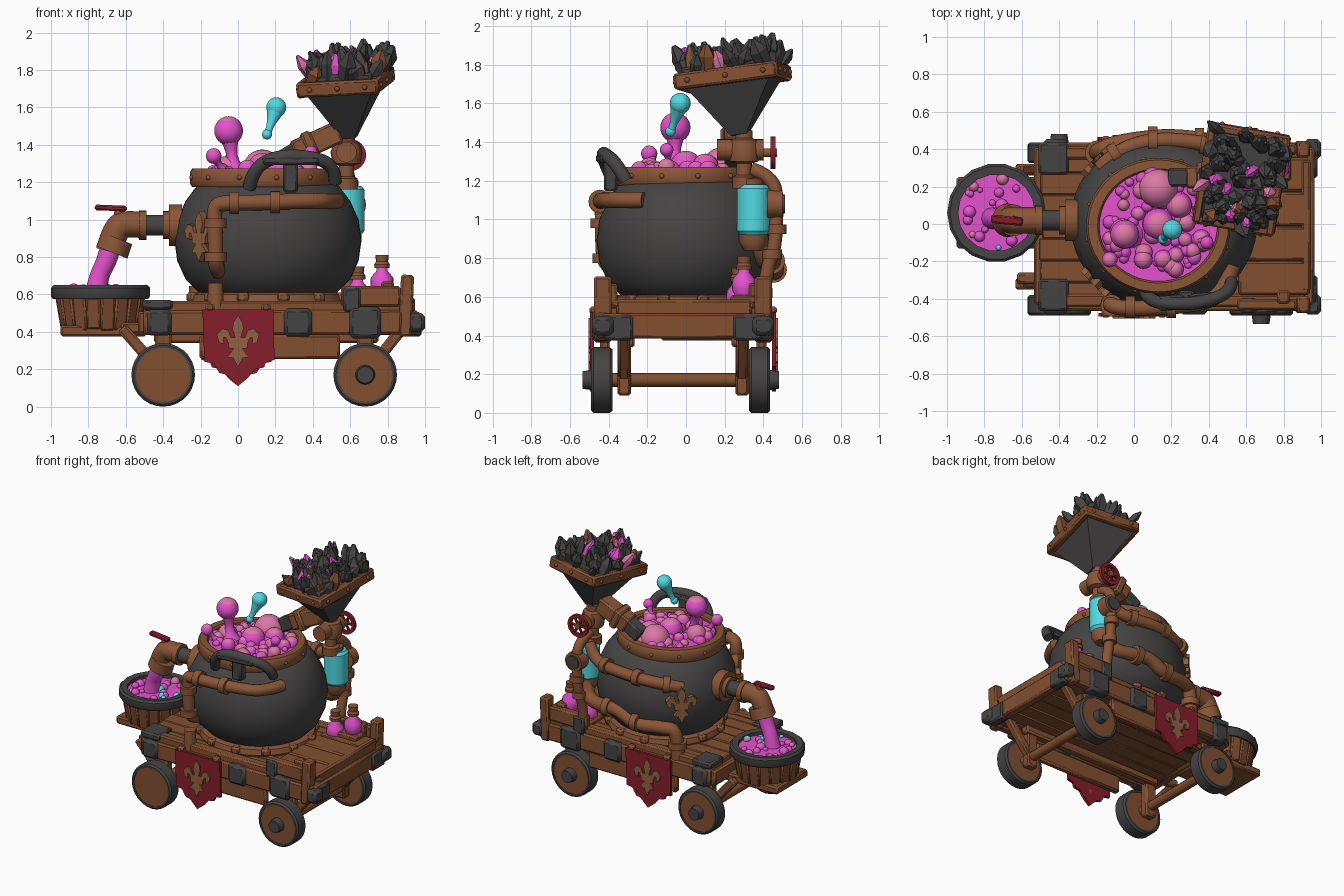
import bpy, bmesh, math, random
from mathutils import Vector, Matrix, Euler

if "Cube" in bpy.data.objects:
    bpy.data.objects.remove(bpy.data.objects["Cube"])
random.seed(4)
U = random.uniform

def mat(name, r, g, b):
    m = bpy.data.materials.new(name)
    m.diffuse_color = (r, g, b, 1)
    m.use_nodes = True
    m.node_tree.nodes["Principled BSDF"].inputs["Base Color"].default_value = m.diffuse_color
    return m
WOOD = mat("wood brown", .225, .078, .03)
COPPER = mat("copper brown", .255, .092, .038)
IRON = mat("dark iron", .06, .057, .056)
PINK = mat("magenta potion", .78, .085, .62)
ROSE = mat("rose bubble", .72, .19, .38)
CYAN = mat("cyan liquid", .085, .70, .77)
RED = mat("banner red", .24, .013, .024)
GOLD = mat("emblem tan", .29, .12, .055)

def finish(name, bm, m):
    bmesh.ops.recalc_face_normals(bm, faces=bm.faces)
    me = bpy.data.meshes.new(name)
    bm.to_mesh(me); bm.free()
    me.materials.append(m)
    ob = bpy.data.objects.new(name, me)
    bpy.context.collection.objects.link(ob)
    return ob

def box(name, c, s, m, rot=(0, 0, 0), bev=.012, base=Matrix()):
    bm = bmesh.new()
    bmesh.ops.create_cube(bm, size=1, matrix=Matrix.Diagonal((*s, 1)))
    bmesh.ops.bevel(bm, geom=bm.edges[:], offset=min(bev, min(s) * .3), segments=1, affect='EDGES')
    bm.transform(base @ Matrix.Translation(c) @ Euler(rot).to_matrix().to_4x4())
    return finish(name, bm, m)

def beam(name, a, b, w, m):
    a, b = Vector(a), Vector(b)
    return box(name, (a + b) / 2, (w, w, (b - a).length), m, (b - a).to_track_quat('Z', 'Y').to_euler())

def cyl(name, a, b, r1, r2, m, n=20, base=Matrix()):
    a, b = Vector(a), Vector(b)
    bm = bmesh.new()
    M = Matrix.Translation((a + b) / 2) @ (b - a).to_track_quat('Z', 'Y').to_matrix().to_4x4()
    bmesh.ops.create_cone(bm, cap_ends=True, segments=n, radius1=r1, radius2=r2, depth=(b - a).length, matrix=base @ M)
    return finish(name, bm, m)

def ball(name, c, r, m, sz=1):
    bm = bmesh.new()
    bmesh.ops.create_uvsphere(bm, u_segments=18, v_segments=12, radius=r,
                              matrix=Matrix.Translation(c) @ Matrix.Diagonal((1, 1, sz, 1)))
    ob = finish(name, bm, m)
    if m == PINK and r > .038:  # rose cap on top of larger bubbles
        ob.data.materials.append(ROSE)
        for p in ob.data.polygons:
            p.material_index = int(p.normal.z > .72)
    return ob

def lathe(name, prof, loc, m, rot=(0, 0, 0), n=40, closed=False, sy=1):
    bm = bmesh.new()
    rings = [[bm.verts.new((r * math.cos(math.tau * i / n), sy * r * math.sin(math.tau * i / n), z)) for i in range(n)] for r, z in prof]
    for k in range(len(prof) if closed else len(prof) - 1):
        a, b = rings[k], rings[(k + 1) % len(prof)]
        for i in range(n):
            j = (i + 1) % n
            bm.faces.new((a[i], a[j], b[j], b[i]))
    bmesh.ops.remove_doubles(bm, verts=bm.verts[:], dist=1e-5)
    bm.transform(Matrix.Translation(loc) @ Euler(rot).to_matrix().to_4x4())
    return finish(name, bm, m)

def tube(name, pts, r, m, radii=None):
    cu = bpy.data.curves.new(name, 'CURVE')
    cu.dimensions = '3D'
    cu.bevel_depth, cu.bevel_resolution, cu.use_fill_caps = r, 4, True
    sp = cu.splines.new('NURBS')
    sp.points.add(len(pts) - 1)
    for i, p in enumerate(pts):
        sp.points[i].co = (*p, 1)
        sp.points[i].radius = radii[i] if radii else 1
    sp.use_endpoint_u, sp.order_u, sp.resolution_u = True, 3, 6
    ob = bpy.data.objects.new(name, cu)
    bpy.context.collection.objects.link(ob)
    me = bpy.data.meshes.new_from_object(ob.evaluated_get(bpy.context.evaluated_depsgraph_get()))
    bpy.data.objects.remove(ob)
    me.materials.clear(); me.materials.append(m)
    bpy.context.collection.objects.link(bpy.data.objects.new(name, me))

def plate(name, pts, thick, m, M):
    bm = bmesh.new()
    f = bm.faces.new([bm.verts.new((x, y, 0)) for x, y in pts])
    g = bmesh.ops.extrude_face_region(bm, geom=[f])['geom']
    bmesh.ops.translate(bm, vec=(0, 0, thick), verts=[v for v in g if isinstance(v, bmesh.types.BMVert)])
    bmesh.ops.triangulate(bm, faces=[f for f in bm.faces if len(f.verts) > 4])
    bm.transform(M)
    return finish(name, bm, m)

def facing(loc, az):  # local z points outward along azimuth, local y up
    return Matrix.Translation(loc) @ Matrix.Rotation(az + math.pi / 2, 4, 'Z') @ Matrix.Rotation(math.pi / 2, 4, 'X')

HALF = [(.17, .72), (.2, .5), (.1, .2), (.25, .2), (.34, .45), (.55, .52), (.76, .3), (.68, .02), (.5, -.04), (.52, .2),
        (.42, .18), (.34, -.02), (.34, -.18), (.16, -.2), (.38, -.5), (.17, -.54)]
LILY = [(0, 1)] + HALF + [(0, -.88)] + [(-x, y) for x, y in reversed(HALF)]
def lily(name, s, thick, M):
    plate(name, [(x * s, y * s) for x, y in LILY], thick, GOLD, M)

# cart bed planks, side beams and end beams
for i in range(7):
    box("bed_plank", (.21 + U(-.01, .01), -.37 + i * .117, .475 + U(-.005, .005)), (1.42, .118, .15), WOOD, bev=.007)
for s, y in ((-1, -.43), (1, .4)):
    box("side_beam", (.22, y, .45), (1.45, .07, .13), WOOD, (0, U(-.005, .005), 0))
    box("lower_side_plank", (.17, y - s * .01, .32), (.75, .05, .13), WOOD)
    box("upper_side_plank", (.2, y - s * .02, .53), (1.38, .07, .07), WOOD)
    for x, w, h in ((-.42, .13, .14), (.32, .15, .15), (.68, .17, .17), (.955, .09, .1)):
        box("iron_bracket", (x, y, .45), (w, .11, h), IRON, bev=.02)
    box("top_bracket", (-.43, y - s * .05, .545), (.16, .17, .05), IRON)
    box("corner_post", (.9, y, .54), (.07, .09, .33), WOOD, (0, .04, 0))
    box("box_wall", (.71, y, .59), (.32, .06, .11), WOOD)
    box("wall_strap", (.61, y + s * .005, .57), (.09, .08, .13), IRON)
    box("box_inner_post", (.8, y - s * .04, .6), (.07, .07, .14), WOOD)
    box("rear_bracket", (.945, y - s * .08, .44), (.07, .15, .13), IRON)
for x, h in ((-.5, .12), (.93, .13)):
    box("end_beam", (x, -.01, .45), (.07, .84, h), WOOD)
box("rear_board", (.92, -.01, .54), (.05, .7, .09), WOOD)
for i in range(4):
    box("rear_floor_plank", (.75, -.29 + i * .185, .56 + U(-.006, .006)), (.38, .18, .04), WOOD)
box("side_stub", (-.56, -.29, .42), (.13, .06, .06), WOOD)

# running gear: axles, legs, struts and wheels
for x in (-.4, .68):
    cyl("axle", (x, -.42, .17), (x, .38, .17), .035, .035, WOOD, 10)
    for y in (-.32, .29):
        box("axle_post", (x, y, .25), (.09, .07, .32), WOOD)
        beam("diagonal_strut", (x + (-.22 if x < 0 else .2), y, .42), (x, y, .17), .06, WOOD)
    for s, y in ((-1, -.435), (1, .38)):
        q = (math.pi / 2, 0, 0)
        lathe("wheel_tyre", [(.145, -.055), (.158, -.055), (.17, -.042), (.17, .042), (.158, .055), (.145, .055)], (x, y, .17), IRON, q, 28, True)
        cyl("wheel_disc", (x, y - .05, .17), (x, y + .05, .17), .15, .15, WOOD, 28)
        if not (x < 0 and s < 0):
            cyl("wheel_hub", (x, y, .17), (x, y + s * .1, .17), .06, .045, IRON, 14)
for y in (-.3, .27):
    box("under_rail", (.15, y, .37), (1.2, .07, .06), WOOD)

# banners with lily emblem on both sides
FLAG = [(-.19, .15), (.19, .15), (.195, -.12), (.15, -.13), (.14, -.16), (.09, -.17), (.05, -.22), (.0, -.26),
        (-.06, -.2), (-.1, -.19), (-.13, -.14), (-.18, -.13)]
for y, az in ((-.475, -math.pi / 2), (.445, math.pi / 2)):
    plate("banner", FLAG, .02, RED, facing((0, y, .37), az))
    lily("banner_emblem", .15, .03, facing((0, y, .34), az))
    for x in (-.15, .15):
        box("banner_clip", (x, y, .53), (.05, .05, .04), COPPER)

# cauldron with rim, base ring and emblems
C = Vector((.16, .01, 0))
lathe("cauldron", [(0, .56), (.25, .56), (.36, .60), (.44, .68), (.485, .78), (.5, .89), (.485, 1.0), (.44, 1.1), (.38, 1.18), (.33, 1.2)], C, IRON, n=56, sy=.945)
R = Vector((.13, -.01, 0))
lathe("cauldron_rim", [(.315, 1.18), (.375, 1.175), (.386, 1.19), (.386, 1.255), (.375, 1.272), (.325, 1.272), (.315, 1.26)], R, COPPER, n=44, closed=True, sy=.94)
lathe("base_ring", [(.3, .54), (.41, .54), (.42, .56), (.41, .6), (.38, .61), (.3, .6)], C, COPPER, n=32, closed=True, sy=.94)
for i in range(12):
    a = i * math.pi / 6 + .2
    d = Vector((math.cos(a), .94 * math.sin(a), 0))
    ball("rim_rivet", R + d * .384 + Vector((0, 0, 1.225)), .014, COPPER)
    box("base_lug", C + d * .41 + Vector((0, 0, .585)), (.06, .06, .05), COPPER, (0, 0, a))
for a in (math.radians(136), math.radians(224)):
    lily("cauldron_emblem", .145, .045, facing(C + Vector((math.cos(a) * .47, math.sin(a) * .447, .9)), a))

# potion surface, bubbles and splashes
lathe("potion_surface", [(0, 1.25), (.32, 1.245)], R, PINK, sy=.94)
for i in range(75):
    a, d, r = U(0, 6.28), .28 * math.sqrt(U(0, 1)), U(.018, .05)
    ball("potion_bubble", R + Vector((math.cos(a) * d, math.sin(a) * d, 1.245 + r * .2)), r, ROSE if i % 7 == 0 else PINK)
for x, y, r, m in ((.13, .19, .105, ROSE), (-.06, -.04, .07, ROSE), (.13, .0, .085, PINK), (.05, -.19, .05, PINK), (.38, -.1, .045, ROSE), (.24, .1, .07, PINK)):
    ball("large_bubble", (x, y, 1.27), r, m)
def drop(name, base, top, r, m, radii=(.9, .45, .35, .9)):
    b, t = Vector(base), Vector(top)
    tube(name + "_stem", [b, b.lerp(t, .2), b.lerp(t, .6), t], r, m, radii)
    ball(name + "_head", t, r, m)
drop("tall_splash", (-.02, -.06, 1.25), (-.05, -.055, 1.475), .078, PINK)
drop("small_splash", (-.07, -.15, 1.25), (-.13, -.19, 1.34), .042, PINK)
drop("side_splash", (.33, -.08, 1.25), (.39, -.1, 1.36), .035, PINK)
drop("cyan_droplet", (.155, -.08, 1.45), (.205, -.03, 1.6), .054, CYAN, (.4, .3, .55, 1))
ball("cyan_droplet_tail", (.155, -.08, 1.455), .027, CYAN)
ball("cyan_bubble", (.4, .24, 1.39), .035, CYAN, .5)

# carrying handle on the front
tube("cauldron_handle", [(.06, -.36, 1.17), (.08, -.41, 1.27), (.2, -.43, 1.34), (.38, -.42, 1.34), (.52, -.36, 1.29), (.52, -.31, 1.2)], .035, IRON)
box("handle_bracket", (.28, -.39, 1.24), (.08, .07, .19), IRON)
box("handle_grip", (.28, -.415, 1.315), (.3, .08, .045), IRON, (0, 0, .08))

# pipes wrapped around the cauldron, with collars
def pipe(name, pts, r=.042, collars=()):
    tube(name, pts, r, COPPER)
    for p, d in collars:
        p, d = Vector(p), Vector(d).normalized() * .025
        cyl(name + "_collar", p - d, p + d, r * 1.4, r * 1.4, COPPER, 16)
pipe("front_pipe", [(.53, -.22, 1.1), (.48, -.38, 1.1), (.33, -.43, 1.1), (.1, -.45, 1.09), (-.08, -.45, 1.09), (-.13, -.43, 1.07), (-.12, -.43, .9), (-.12, -.42, .74), (-.1, -.3, .72)],
     .042, [((.2, -.445, 1.095), (1, 0, 0)), ((-.02, -.445, 1.09), (1, 0, 0)), ((-.12, -.435, .98), (0, 0, 1)), ((-.12, -.425, .8), (0, 0, 1))])
cyl("pipe_foot", (-.12, -.41, .5), (-.12, -.41, .66), .045, .04, COPPER)
pipe("rear_upper_pipe", [(.56, .38, 1.2), (.5, .4, 1.1), (.38, .43, 1.08), (.2, .45, 1.08), (.05, .44, 1.07), (-.1, .38, 1.05), (-.18, .3, 1.02)],
     .042, [((.38, .425, 1.085), (-1, .2, 0)), ((.1, .44, 1.075), (1, 0, 0)), ((-.1, .375, 1.05), (1, .6, 0))])
pipe("rear_lower_pipe", [(.58, .37, .95), (.57, .4, .78), (.4, .44, .78), (.25, .46, .8), (.12, .46, .72), (-.1, .43, .74), (-.2, .38, .73), (-.2, .38, .5)],
     .048, [((.35, .445, .785), (1, 0, 0)), ((.1, .455, .74), (1, 0, 0)), ((-.195, .38, .62), (0, 0, 1))])

# pouring spout, tap and stream
S = Vector((0, .02, .97))
for x0, x1, r, m in ((-.3, -.37, .11, COPPER), (-.36, -.4, .075, COPPER), (-.38, -.51, .055, IRON), (-.49, -.53, .078, COPPER)):
    cyl("spout_section", S + Vector((x0, 0, 0)), S + Vector((x1, 0, 0)), r, r, m, 24)
tube("spout_elbow", [S + Vector(p) for p in ((-.5, 0, 0), (-.59, 0, .01), (-.655, 0, -.01), (-.69, 0, -.14))], .07, COPPER)
cyl("spout_mouth", (-.645, .02, .9), (-.675, .02, .825), .085, .09, COPPER, 20)
cyl("tap_stem", (-.64, .02, 1.0), (-.64, .02, 1.06), .025, .02, COPPER)
box("tap_handle", (-.68, .02, 1.062), (.17, .045, .03), RED, (0, .04, -.1))
tube("poured_stream", [(-.68, .02, .86), (-.7, .02, .78), (-.745, .03, .7), (-.76, .03, .6)], .055, PINK, [1, 1, .9, 1.1])

# bucket under the spout
B = Vector((-.735, .06, 0))
box("bucket_shelf", (-.72, .06, .405), (.46, .38, .06), WOOD)
lathe("bucket_core", [(0, .42), (.205, .42), (.235, .6)], B, WOOD, n=18)
for i in range(18):
    a = i * math.tau / 18
    box("bucket_stave", B + Vector((math.cos(a) * .212, math.sin(a) * .212, .5)), (.03, .076, .17 + U(-.01, .02)), WOOD, (0, .17, a))
lathe("bucket_rim", [(.205, .58), (.255, .575), (.264, .59), (.264, .635), (.25, .65), (.205, .645)], B, IRON, n=18, closed=True)
lathe("bucket_potion", [(0, .625), (.21, .62)], B, PINK)
for i in range(26):
    a, d = U(0, 6.28), .19 * math.sqrt(U(0, 1))
    ball("bucket_bubble", B + Vector((math.cos(a) * d, math.sin(a) * d, .625)), U(.012, .035), (PINK, ROSE, PINK, CYAN)[i % 4])

# hopper filled with coal and crystals
H = Matrix.Translation((.575, .24, 1.735)) @ Euler((math.radians(7.5), math.radians(-3), math.radians(-10))).to_matrix().to_4x4()
bm = bmesh.new()
bmesh.ops.create_cone(bm, cap_ends=True, segments=4, radius1=.12, radius2=.69, depth=1,
                      matrix=H @ Matrix.Translation((0, 0, -.15)) @ Matrix.Diagonal((.4, .5, .3, 1)) @ Matrix.Rotation(math.pi / 4, 4, 'Z'))
finish("hopper_funnel", bm, IRON)
for s in (-1, 1):
    box("hopper_rim_side", (s * .198, 0, 0), (.05, .54, .085), WOOD, base=H)
    box("hopper_rim_end", (0, s * .25, 0), (.44, .05, .08), WOOD, base=H)
    for k in (-1, 0, 1):
        ball("hopper_rivet", H @ Vector((s * .222, k * .2, 0)), .014, WOOD)
        ball("hopper_rivet", H @ Vector((k * .15, s * .274, 0)), .014, WOOD)
box("coal_bed", (0, 0, .035), (.36, .47, .07), IRON, base=H)
for i in range(80):
    x, y = U(-.18, .18), U(-.23, .23)
    h = U(.07, .145) * (1.15 - abs(x) * 1.5)
    m = PINK if i % 11 == 0 else ROSE if i % 19 == 5 else WOOD if i % 13 == 3 else CYAN if i == 40 else IRON
    p, t = Vector((x, y, .03)), Vector((x * 1.12 + U(-.06, .06), y * 1.08 + U(-.06, .06), .05 + h))
    mid, w = p.lerp(t, .6), U(.03, .052)
    cyl("coal_shard_base", p, mid, w * .8, w, m, 5, H)
    cyl("coal_shard_tip", mid, t, w, w * .25, m, 5, H)

# chute from hopper to cauldron
beam("feed_chute", (.54, .26, 1.47), (.3, .25, 1.36), .12, COPPER)
beam("chute_mouth", (.32, .25, 1.37), (.2, .25, 1.3), .1, IRON)
beam("chute_collar", (.41, .255, 1.41), (.36, .253, 1.387), .15, COPPER)

# feeder column with cyan tank, valve wheel and gauge
lathe("feeder_column", [(0, 1.16), (.06, 1.16), (.06, 1.22), (.04, 1.23), (.04, 1.29), (.075, 1.3), (.085, 1.36), (.07, 1.41), (.045, 1.42), (.045, 1.46), (0, 1.47)], (.58, .3, 0), COPPER, n=20)
cyl("column_elbow", (.58, .16, 1.36), (.58, .4, 1.36), .055, .055, COPPER)
lathe("cyan_tank", [(0, .92), (.07, .92), (.086, .94), (.086, 1.16), (.07, 1.18), (0, 1.18)], (.59, .35, 0), CYAN, n=28)
lathe("tank_cap", [(0, 1.16), (.06, 1.17), (.06, 1.21), (0, 1.22)], (.585, .34, 0), COPPER, n=20)
lathe("tank_base", [(0, .84), (.05, .84), (.075, .88), (.075, .93), (0, .935)], (.585, .35, 0), COPPER, n=20)
pipe("tank_side_pipe", [(.58, .34, 1.26), (.6, .46, 1.22), (.6, .47, 1.05), (.6, .46, .85), (.59, .42, .76), (.59, .4, .6)], .036,
     [((.6, .47, .95), (0, 0, 1)), ((.595, .445, .82), (0, 0, 1))])
cyl("pressure_gauge", (.61, .42, 1.08), (.61, .5, 1.08), .075, .07, COPPER, 20)
cyl("gauge_face", (.61, .5, 1.08), (.61, .512, 1.08), .05, .05, IRON, 20)
lathe("valve_wheel", [(.06, -.012), (.085, -.012), (.085, .012), (.06, .012)], (.6, .45, 1.345), RED, (math.pi / 2, 0, 0), 24, True)
for k in range(3):
    box("valve_spoke", (.6, .45, 1.345), (.14, .015, .018), RED, (0, k * math.pi / 3, 0), .003)
cyl("valve_stem", (.6, .38, 1.345), (.6, .47, 1.345), .022, .022, COPPER, 12)

# potion bottles on the rear floor
for x, y, z in ((.77, .3, .61), (.64, .27, .55)):
    lathe("bottle", [(0, 0), (.05, 0), (.062, .03), (.06, .08), (.03, .115), (.028, .14), (0, .14)], (x, y, z), PINK, n=20)
    lathe("bottle_cork", [(0, .13), (.04, .13), (.042, .15), (.032, .165), (.036, .2), (0, .2)], (x, y, z), COPPER, n=16)
box("bottle_block", (.76, .3, .585), (.16, .14, .05), WOOD)

# smooth shading with sharp edges kept
for ob in bpy.data.objects:
    ob.select_set(True)
bpy.context.view_layer.objects.active = bpy.data.objects["cauldron"]
bpy.ops.object.shade_smooth_by_angle(angle=math.radians(38))
